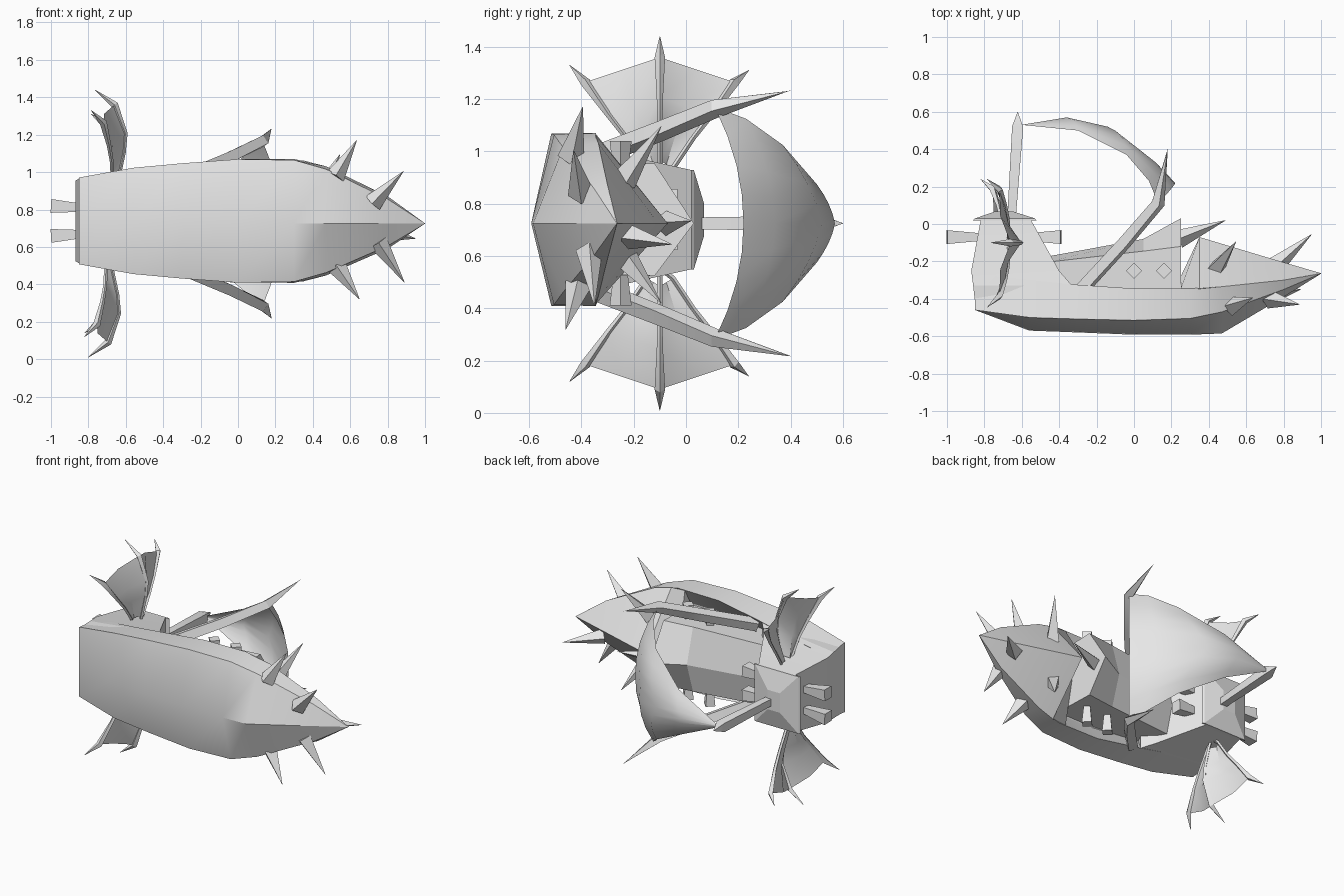
import bpy
import bmesh
import math
from mathutils import Vector

cube = bpy.data.objects.get("Cube")
if cube:
    bpy.data.objects.remove(cube, do_unlink=True)

MID = 0.725   # height of the bow and mast line
BODY = 0.014  # the hull body sits slightly above that line

grey = bpy.data.materials.new("plain_grey")
grey.use_nodes = True
grey.diffuse_color = (0.8, 0.8, 0.8, 1)
grey.node_tree.nodes["Principled BSDF"].inputs["Base Color"].default_value = (0.8, 0.8, 0.8, 1)


def P(x, y, w):
    """Along the ship, up the mast, out from the symmetry plane."""
    return Vector((x, y, MID + w))


def B(x, y, w):
    """Body point: offset that fades out towards the bow."""
    return P(x, y, w + BODY * min(1, max(0, (1 - x) / 0.5)))


def finish(name, bm, angle=30):
    bmesh.ops.remove_doubles(bm, verts=bm.verts, dist=0.0005)
    bmesh.ops.recalc_face_normals(bm, faces=bm.faces)
    mesh = bpy.data.meshes.new(name)
    bm.to_mesh(mesh)
    bm.free()
    mesh.materials.append(grey)
    obj = bpy.data.objects.new(name, mesh)
    bpy.context.collection.objects.link(obj)
    bpy.ops.object.select_all(action='DESELECT')
    obj.select_set(True)
    bpy.context.view_layer.objects.active = obj
    bpy.ops.object.shade_smooth_by_angle(angle=math.radians(angle))
    return obj


def loft(name, rings, closed=True, caps=True, angle=30):
    """Skin a list of equally long point rings."""
    bm = bmesh.new()
    rows = [[bm.verts.new(p) for p in ring] for ring in rings]
    n = len(rows[0])
    for a, b in zip(rows, rows[1:]):
        for i in range(n if closed else n - 1):
            j = (i + 1) % n
            bm.faces.new((a[i], a[j], b[j], b[i]))
    if caps:
        bm.faces.new(rows[0])
        bm.faces.new(rows[-1])
    return finish(name, bm, angle)


def tube(name, points, radii, sides=4, turn=0.0):
    """Tapering bar through the points; a near-zero radius makes a tip."""
    rings = []
    for i, p in enumerate(points):
        d = points[min(i + 1, len(points) - 1)] - points[max(i - 1, 0)]
        d.normalize()
        ref = Vector((0, 1, 0)) if abs(d.y) < 0.9 else Vector((1, 0, 0))
        u = d.cross(ref).normalized()
        v = d.cross(u)
        angles = [turn + math.tau * k / sides for k in range(sides)]
        rings.append([p + (u * math.cos(a) + v * math.sin(a)) * radii[i] for a in angles])
    return loft(name, rings)


# Hull: x, keel height, chine height and half width, rail height and half width
stations = [
    (-0.85, -0.46, -0.46, 0.232, -0.27, 0.212),
    (-0.56, -0.57, -0.50, 0.284, -0.30, 0.25),
    (-0.3, -0.58, -0.508, 0.308, -0.325, 0.288),
    (0.0, -0.592, -0.515, 0.33, -0.345, 0.328),
    (0.3, -0.592, -0.505, 0.325, -0.345, 0.331),
    (0.47, -0.585, -0.47, 0.277, -0.335, 0.292),
    (0.8, -0.39, -0.35, 0.125, -0.30, 0.14),
    (1.0, -0.266, -0.265, 0.001, -0.264, 0.001),
]


def hull_ring(x, keel, cy, cw, ry, rw):
    # The deck is a shallow trough inside the rails
    deck_y, deck_w = ry + 0.45 * (cy - ry), 0.65 * rw
    return [P(x, keel, 0), B(x, cy, cw), B(x, ry, rw), B(x, deck_y, deck_w),
            B(x, deck_y, -deck_w), B(x, ry, -rw), B(x, cy, -cw)]


loft("hull", [hull_ring(*s) for s in stations])

# Foredeck: sloping back wall, then a ridged cover running down to the bow
loft("foredeck", [[B(x, y, w), P(x, ridge, 0), B(x, y, -w), P(x, y - 0.6 * w, 0)]
                  for x, y, w, ridge in [
    (0.25, -0.345, 0.328, -0.28), (0.35, -0.345, 0.323, -0.07), (0.47, -0.335, 0.292, -0.106),
    (0.8, -0.30, 0.14, -0.205), (1.0, -0.265, 0.001, -0.263)]])

# Deckhouse: gabled cabin rising towards the bow
loft("deckhouse", [[B(x, -0.43, base), B(x, eave, w), P(x, ridge, 0),
                    B(x, eave, -w), B(x, -0.43, -base)]
                   for x, base, eave, w, ridge in [
    (-0.47, 0.18, -0.205, 0.2, -0.175), (0.05, 0.205, -0.145, 0.215, -0.08),
    (0.25, 0.205, -0.12, 0.215, 0.03)]], angle=15)


# Stern castle with its low roof
def level(y, back, front, wb, wf):
    return [B(back, y, wb), B(front, y, wf), B(front, y, -wf), B(back, y, -wb)]


loft("stern_castle", [level(-0.46, -0.845, -0.4, 0.23, 0.25),
                      level(-0.33, -0.86, -0.33, 0.22, 0.28),
                      level(-0.25, -0.87, -0.40, 0.215, 0.25),
                      level(0.02, -0.82, -0.55, 0.19, 0.19)], angle=10)
loft("castle_roof", [level(0.02, -0.86, -0.52, 0.19, 0.19),
                     level(0.03, -0.85, -0.53, 0.19, 0.19),
                     level(0.068, -0.74, -0.65, 0.065, 0.065)], angle=10)

# Mast with pointed head
tube("mast", [P(-0.655, 0.03, 0), P(-0.622, 0.52, 0), P(-0.622, 0.6, 0)],
     [0.032, 0.042, 0.001], turn=math.pi / 4)

# Sail: a billowing triangle between mast and spars (ridge point, edge point)
sail_rows = [
    (P(-0.6, 0.53, 0), P(-0.6, 0.53, 0.01)),
    (P(-0.36, 0.57, 0), P(-0.30, 0.50, 0.15)),
    (P(-0.14, 0.52, 0), P(-0.04, 0.37, 0.3)),
    (P(0.1, 0.34, 0), P(0.08, 0.23, 0.4)),
    (P(0.22, 0.22, 0), P(0.13, 0.11, 0.445)),
]


def sail_row(ridge, edge):
    half = []
    for t in (1, 0.75, 0.5, 0.25):
        p = ridge.lerp(edge, t)
        bulge = 0.06 * 4 * t * (1 - t) * (edge - ridge).length
        half.append(p + Vector((bulge, bulge, 0)))
    other = [Vector((p.x, p.y, 2 * MID - p.z)) for p in reversed(half)]
    return half + [ridge] + other


loft("sail", [sail_row(*r) for r in sail_rows], closed=False, caps=False, angle=40)

# Ram on the deckhouse and the single bow spike
tube("deckhouse_ram", [P(0.24, -0.08, 0), P(0.49, 0.02, 0.01)], [0.05, 0.001])
tube("bow_spike", [P(0.76, -0.22, -0.05), P(0.95, -0.055, -0.08)], [0.05, 0.001])

# Hull spikes on each side: base, tip
spikes = {
    "upper": [((0.52, -0.44, 0.25), (0.635, -0.395, 0.445)),
              ((0.72, -0.40, 0.11), (0.885, -0.43, 0.28)),
              ((0.44, -0.24, 0.16), (0.545, -0.095, 0.37))],
    "lower": [((0.53, -0.41, 0.23), (0.65, -0.46, 0.405)),
              ((0.75, -0.37, 0.10), (0.89, -0.35, 0.315)),
              ((0.44, -0.24, 0.12), (0.545, -0.095, 0.305))],
}

for side, s, lean in (("upper", 1, 0.0), ("lower", -1, -0.035)):
    def Q(x, y, w):
        return P(x, y, w * s)

    for i, (base, tip) in enumerate(spikes[side]):
        tube(f"{side}_spike_{i + 1}", [Q(*base), Q(*tip)], [0.052, 0.001])

    # Curved spar holding the sail corner
    tube(f"{side}_spar", [Q(-0.28, -0.35, 0.255), Q(-0.05, -0.1, 0.352),
                          Q(0.13, 0.11, 0.438), Q(0.18, 0.4, 0.508)],
         [0.042, 0.04, 0.036, 0.001], turn=math.pi / 4)

    # Flared cannons
    for x in (0.0, 0.16):
        tube(f"{side}_side_cannon", [Q(x, -0.25, 0.2), Q(x, -0.25, 0.315)], [0.028, 0.042])
    for label, x0, x1 in (("stern", -0.83, -1.0), ("front", -0.56, -0.39)):
        tube(f"{side}_{label}_cannon",
             [B(x0, -0.07, 0.07 * s), B(x1, -0.07, 0.08 * s)],
             [0.03, 0.052], turn=math.pi / 4)

    # Webbed fin: three curved spines with a membrane between them
    centre = [(-0.64, 0, 0.24), (-0.61, 0, 0.38), (-0.602, 0, 0.48), (-0.66, 0, 0.635)]
    outer = [(-0.67, 0.05, 0.21), (-0.675, 0.13, 0.33), (-0.69, 0.2, 0.42), (-0.72, 0.285, 0.54)]
    spokes = []
    for f in (-1, -0.5, 0, 0.5, 1):
        spoke = []
        for c, o in zip(centre, outer):
            p = Vector(c).lerp(Vector(o), abs(f))
            sag = 0.025 if abs(f) == 0.5 else 0
            spoke.append(Q(p.x - sag + lean, -0.1 + math.copysign(p.y, f), p.z))
        spokes.append(spoke)
    loft(f"{side}_fin_membrane", spokes, closed=False, caps=False, angle=40)
    root = Q(-0.66 + lean, -0.1, 0.17)
    tips = ((-0.785, -0.445, 0.605), (-0.765, -0.1, 0.715), (-0.785, 0.24, 0.585))
    for i, (spoke, (x, y, w)) in enumerate(zip(spokes[::2], tips)):
        tube(f"{side}_fin_spine_{i + 1}", [root] + spoke + [Q(x + lean, y, w)],
             [0.01, 0.01, 0.01, 0.012, 0.02, 0.001])
